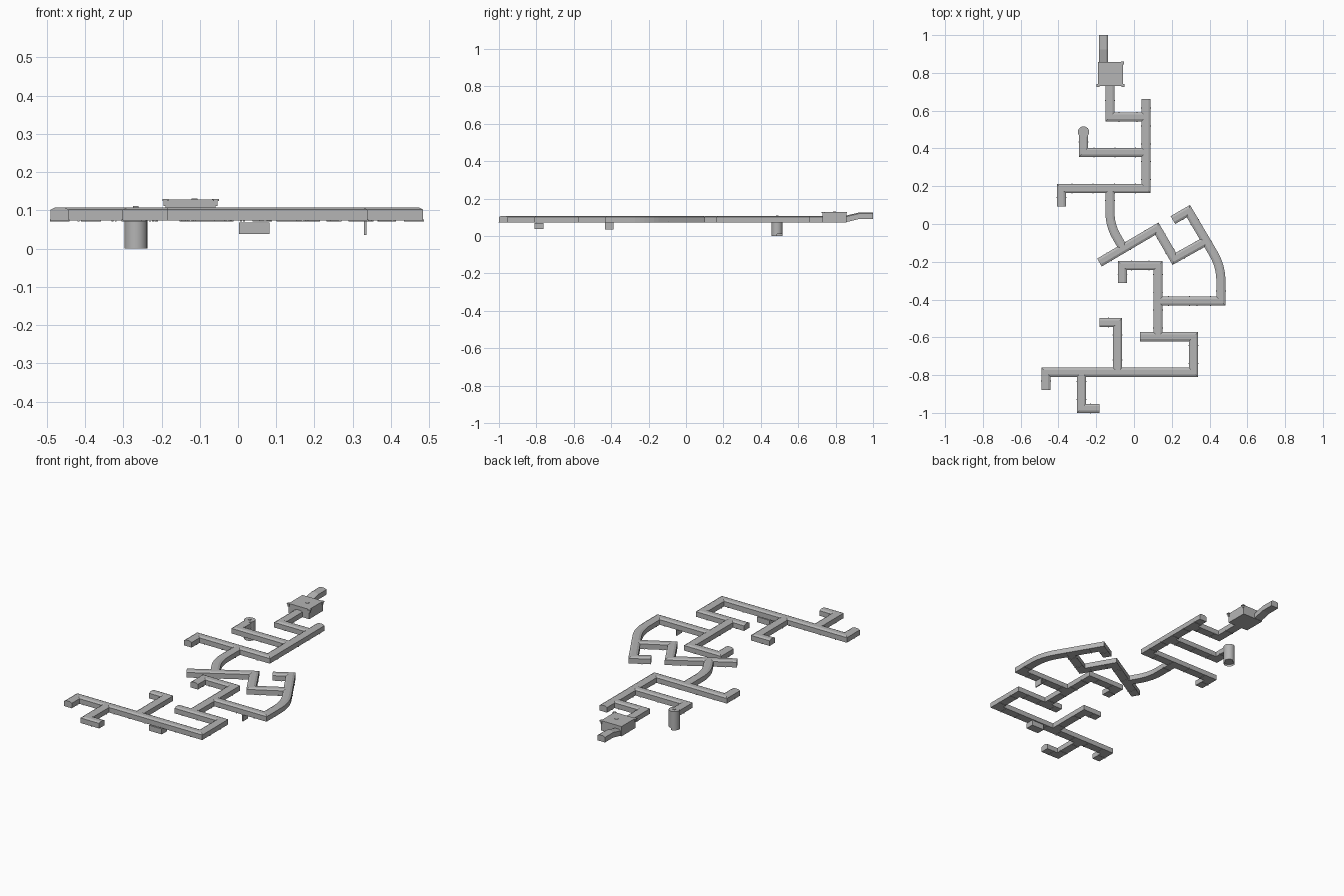
import bpy, bmesh
from math import sin, cos, pi, radians
from mathutils import Vector, Matrix

cube = bpy.data.objects.get("Cube")
if cube:
    bpy.data.objects.remove(cube, do_unlink=True)

# One stone grey for everything
stone = bpy.data.materials.new("stone_grey")
stone.use_nodes = True
stone.diffuse_color = (0.46, 0.46, 0.46, 1)
stone.node_tree.nodes["Principled BSDF"].inputs["Base Color"].default_value = stone.diffuse_color

HALF, FLOOR, EAVE, TOP = 0.024, 0.073, 0.102, 0.108
PROFILE = [(-HALF, FLOOR), (-HALF, EAVE), (-HALF / 2, TOP),
           (HALF / 2, TOP), (HALF, EAVE), (HALF, FLOOR)]


def finish(name, bm):
    bmesh.ops.recalc_face_normals(bm, faces=bm.faces)
    mesh = bpy.data.meshes.new(name)
    bm.to_mesh(mesh)
    bm.free()
    mesh.materials.append(stone)
    ob = bpy.data.objects.new(name, mesh)
    bpy.context.collection.objects.link(ob)
    return ob


def add_box(bm, centre, size, angle=0):
    m = (Matrix.Translation(centre) @ Matrix.Rotation(angle, 4, 'Z')
         @ Matrix.Diagonal((*size, 1)))
    bmesh.ops.create_cube(bm, size=1, matrix=m)


def box(name, lo, hi):
    lo, hi = Vector(lo), Vector(hi)
    bm = bmesh.new()
    add_box(bm, (lo + hi) / 2, hi - lo)
    return finish(name, bm)


def tunnel(name, points, ribs=True):
    """Sweep the arched corridor section along a path with mitred corners."""
    pts = [Vector((*p, 0)[:3]) for p in points]
    legs = [(b - a).to_2d().normalized() for a, b in zip(pts, pts[1:])]
    bm = bmesh.new()
    rings = []
    for i, p in enumerate(pts):
        a, b = legs[max(i - 1, 0)], legs[min(i, len(legs) - 1)]
        n = Vector((-a.y - b.y, a.x + b.x, 0)) / (1 + a.dot(b))
        rings.append([bm.verts.new(p + n * u + Vector((0, 0, z))) for u, z in PROFILE])
    for r, s in zip(rings, rings[1:]):
        for k in range(len(PROFILE)):
            j = (k + 1) % len(PROFILE)
            bm.faces.new((r[k], r[j], s[j], s[k]))
    bm.faces.new(rings[0])
    bm.faces.new(rings[-1][::-1])
    bmesh.ops.recalc_face_normals(bm, faces=bm.faces)
    # Low floor beams along the longer legs
    for a, b, d in zip(pts, pts[1:], legs):
        count = int((b - a).length / 0.09) if ribs else 0
        for k in range(count):
            c = a.lerp(b, (k + 0.5) / count) + Vector((0, 0, FLOOR + 0.001))
            add_box(bm, c, (0.005, 2 * HALF + 0.004, 0.005), Vector((1, 0)).angle_signed(d) * -1)
    return finish(name, bm)


def bend(cx, cy, radius, start, end, steps=6):
    return [(cx + radius * cos(radians(start + (end - start) * k / steps)),
             cy + radius * sin(radians(start + (end - start) * k / steps)))
            for k in range(steps + 1)]


# Raised entrance sloping down to the hall
tunnel("entrance_ramp", [(-0.161, 1.0, 0.018), (-0.161, 0.925, 0.018),
                         (-0.161, 0.85, 0)], ribs=False)

# Corridor network
tunnel("hall_corridor", [(-0.127, 0.74), (-0.127, 0.567), (0.0635, 0.567)])
tunnel("north_corridor", [(0.0635, 0.661), (0.0635, 0.188), (-0.384, 0.188), (-0.384, 0.093)])
tunnel("shaft_corridor", [(0.0635, 0.379), (-0.267, 0.379), (-0.267, 0.49)])
tunnel("curved_link", [(-0.127, 0.188)] + bend(0.123, 0.06, 0.25, 180, 210)
       + [(-0.058, -0.127)])
tunnel("zigzag_corridor", [(-0.183, -0.204), (0.121, -0.025), (0.213, -0.184), (0.381, -0.09)])
tunnel("east_bend_corridor", [(0.206, 0.021), (0.288, 0.068)]
       + bend(0.18, -0.3, 0.28, 30, 0) + [(0.46, -0.408), (0.127, -0.408)])
tunnel("middle_corridor", [(-0.061, -0.312), (-0.061, -0.22), (0.127, -0.22), (0.127, -0.597)])
tunnel("south_corridor", [(0.032, -0.597), (0.315, -0.597), (0.315, -0.785),
                          (-0.466, -0.785), (-0.466, -0.878)])
tunnel("south_upper_branch", [(-0.087, -0.785), (-0.087, -0.522), (-0.183, -0.522)])
tunnel("south_lower_branch", [(-0.278, -0.785), (-0.278, -0.976), (-0.183, -0.976)])

# Entrance hall with corner caps and roof stud
box("hall", (-0.19, 0.731, FLOOR), (-0.059, 0.857, 0.129))
for i, (x, y) in enumerate([(-0.06, 0.853), (-0.19, 0.733), (-0.058, 0.733)]):
    bm = bmesh.new()
    add_box(bm, (x, y, 0.127), (0.016, 0.016, 0.005))
    add_box(bm, (x, y, 0.118), (0.009, 0.009, 0.014))
    finish(f"hall_corner_cap_{i + 1}", bm)
box("hall_roof_stud", (-0.122, 0.785, 0.128), (-0.106, 0.801, 0.131))

# Round stair shaft dropping to the lowest level, with an open doorway
SHAFT = Matrix.Translation((-0.267, 0.487, 0.06))
bm = bmesh.new()
bmesh.ops.create_cone(bm, cap_ends=True, segments=24, radius1=0.03, radius2=0.03,
                      depth=0.096, matrix=SHAFT)
shaft = finish("stair_shaft", bm)
bm = bmesh.new()
rows = [[bm.verts.new((-0.267 + 0.03 * x, 0.487 + 0.03 * y, z)) for z in (0, 0.014)]
        for x, y in bend(0, 0, 1, 90, 360, 18)]
for a, b in zip(rows, rows[1:]):
    bm.faces.new((a[0], b[0], b[1], a[1]))
skirt = finish("shaft_skirt", bm)
for ob in (shaft, skirt):
    bpy.ops.object.select_all(action='DESELECT')
    ob.select_set(True)
    bpy.context.view_layer.objects.active = ob
    bpy.ops.object.shade_smooth_by_angle(angle=radians(35))
box("shaft_roof_stud", (-0.274, 0.48, 0.107), (-0.26, 0.494, 0.111))

# Pit and thin slot below the floors
box("floor_pit", (0.002, -0.811, 0.038), (0.083, -0.762, 0.069))
box("floor_slot", (0.33, -0.433, 0.036), (0.336, -0.387, FLOOR))
